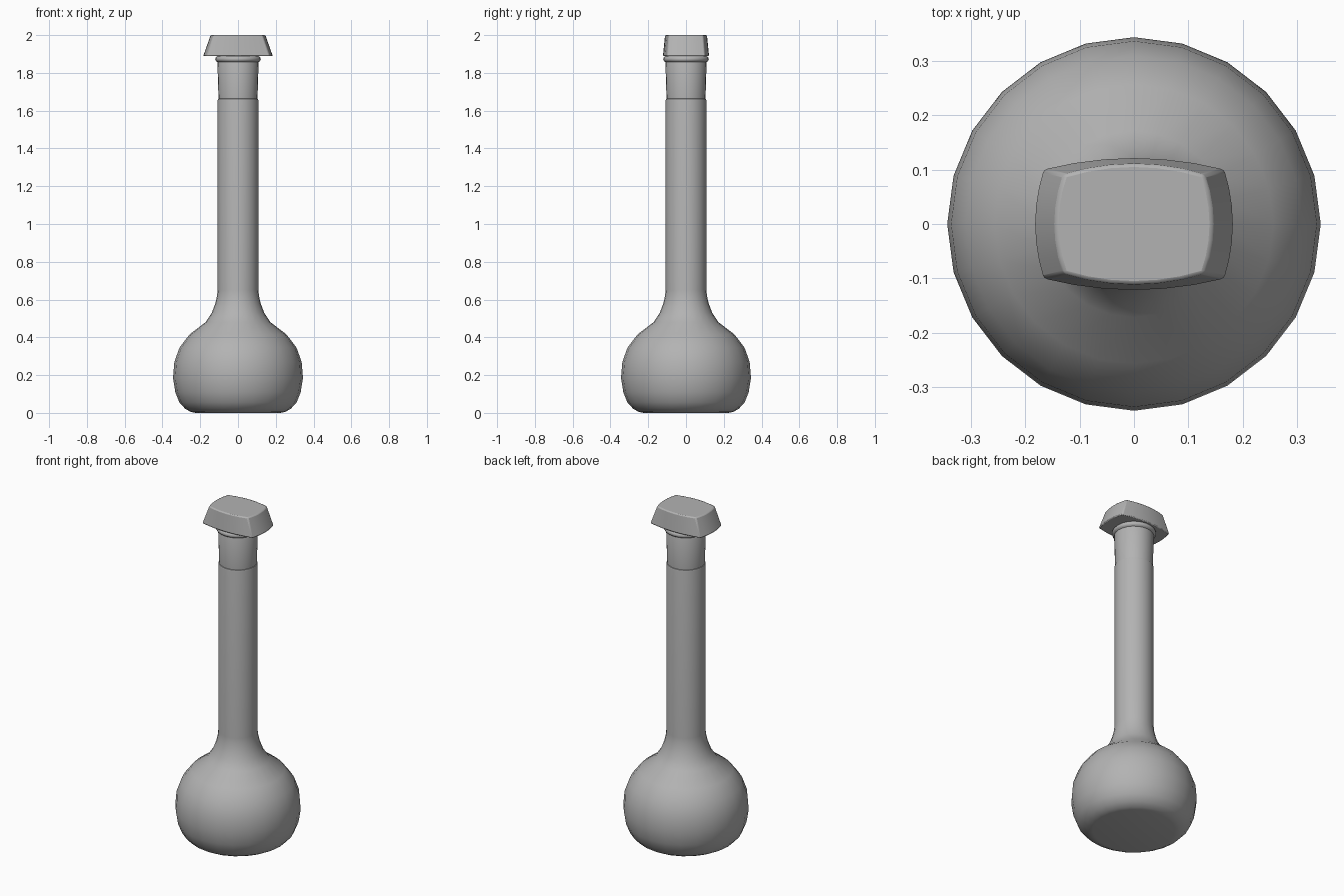
import bpy, bmesh, math

if "Cube" in bpy.data.objects:
    bpy.data.objects.remove(bpy.data.objects["Cube"])

SIDES = 24

# Dark grey shared by all parts
grey = bpy.data.materials.new("dark_grey")
grey.diffuse_color = (.45, .45, .45, 1)
grey.use_nodes = True
grey.node_tree.nodes["Principled BSDF"].inputs["Base Color"].default_value = grey.diffuse_color


def finish(name, bm, angle):
    bmesh.ops.recalc_face_normals(bm, faces=bm.faces[:])
    mesh = bpy.data.meshes.new(name)
    bm.to_mesh(mesh)
    bm.free()
    mesh.materials.append(grey)
    ob = bpy.data.objects.new(name, mesh)
    bpy.context.collection.objects.link(ob)
    bpy.ops.object.select_all(action='DESELECT')
    ob.select_set(True)
    bpy.context.view_layer.objects.active = ob
    bpy.ops.object.shade_smooth_by_angle(angle=math.radians(angle))
    return ob


def loft(bm, rings):
    """Skin a stack of rings of points and cap both ends."""
    loops = [[bm.verts.new(p) for p in ring] for ring in rings]
    for a, b in zip(loops, loops[1:]):
        n = len(a)
        for i in range(n):
            j = (i + 1) % n
            bm.faces.new((a[i], a[j], b[j], b[i]))
    bm.faces.new(loops[0][::-1])
    bm.faces.new(loops[-1])


def lathe(name, profile, angle=40):
    bm = bmesh.new()
    step = 2 * math.pi / SIDES
    loft(bm, [[(r * math.cos(i * step), r * math.sin(i * step), z)
               for i in range(SIDES)] for r, z in profile])
    return finish(name, bm, angle)


# Bulb and long neck
lathe("flask_body", [
    (.225, 0), (.25, .005), (.28, .022), (.31, .055), (.332, .11),
    (.344, .185), (.337, .27), (.31, .345), (.257, .415), (.172, .48),
    (.139, .53), (.12, .58), (.111, .62), (.108, .65), (.108, 1.652),
    (.106, 1.662), (.102, 1.664)])

# Flared mouth with a rolled lip
lip = [(.104 + .017 * math.cos(t), 1.873 + .016 * math.sin(t))
       for t in [math.radians(a) for a in range(-75, 91, 33)]]
lathe("flask_mouth", [(.103, 1.655), (.109, 1.856)] + lip)

# Plug of the stopper
lathe("stopper_plug", [(.085, 1.84), (.092, 1.893)])


# Grip of the stopper: tapered block with bowed sides
def bowed_ring(mx, my, cx, cy, z, n=6):
    pts = []
    for k in range(n):
        t = -1 + 2 * k / n
        pts.append((mx - (mx - cx) * t * t, cy * t, z))
    for k in range(n):
        t = 1 - 2 * k / n
        pts.append((cx * t, my - (my - cy) * t * t, z))
    return pts + [(-x, -y, z) for x, y, z in pts]


bm = bmesh.new()
loft(bm, [bowed_ring(.184, .122, .168, .101, 1.889),
          bowed_ring(.145, .111, .129, .091, 2.0)])
grip = finish("stopper_grip", bm, 50)
bevel = grip.modifiers.new("soft_edges", 'BEVEL')
bevel.width = .006
bevel.segments = 2
bevel.limit_method = 'ANGLE'
bevel.angle_limit = math.radians(35)
